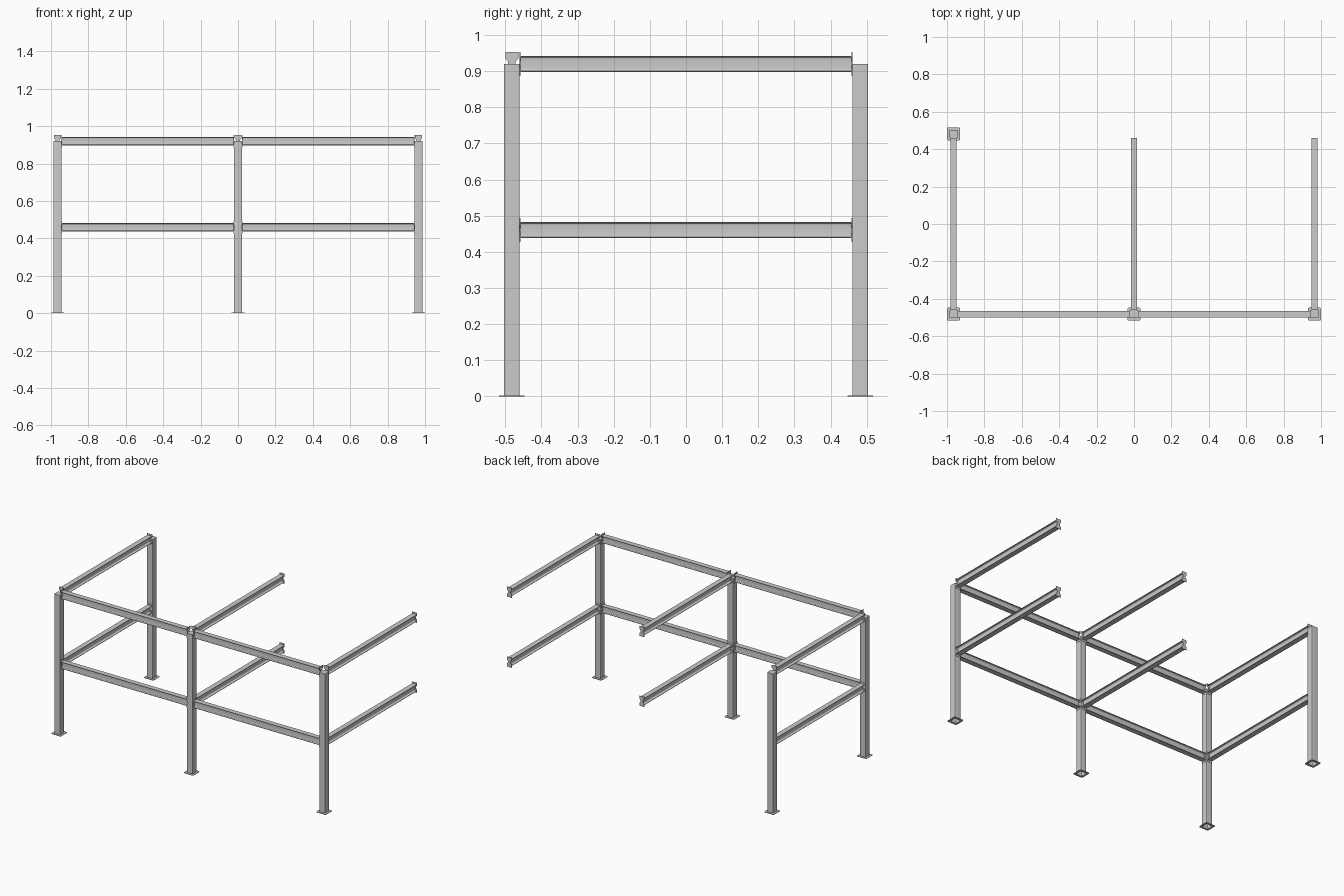
import bpy, bmesh
from math import pi, sin, cos
from mathutils import Matrix, Vector

if "Cube" in bpy.data.objects:
    bpy.data.objects.remove(bpy.data.objects["Cube"])

CX, CY = 0.965, 0.482      # column centre lines
HC = 0.0215                # column half width
TOP = 0.92                 # column height
LEVELS = (0.460, 0.920)    # beam centre heights


def finish(bm, name, matrix):
    bmesh.ops.recalc_face_normals(bm, faces=bm.faces)
    me = bpy.data.meshes.new(name)
    bm.to_mesh(me)
    bm.free()
    ob = bpy.data.objects.new(name, me)
    bpy.context.collection.objects.link(ob)
    ob.matrix_world = matrix
    bpy.context.view_layer.objects.active = ob
    ob.select_set(True)
    bpy.ops.object.shade_smooth_by_angle(angle=pi / 6)
    ob.select_set(False)
    return ob


def extrude(name, profile, length, matrix):
    """Extrude a closed 2D profile along local z."""
    bm = bmesh.new()
    face = bm.faces.new([bm.verts.new((x, y, 0)) for x, y in profile])
    res = bmesh.ops.extrude_face_region(bm, geom=[face], use_keep_orig=True)
    bmesh.ops.translate(bm, vec=(0, 0, length),
                        verts=[g for g in res['geom'] if isinstance(g, bmesh.types.BMVert)])
    return finish(bm, name, matrix)


def rounded_square(h, r, n=4):
    pts = []
    for q, (sx, sy) in enumerate(((1, 1), (-1, 1), (-1, -1), (1, -1))):
        for i in range(n + 1):
            a = (q + i / n) * pi / 2
            pts.append((sx * (h - r) + r * cos(a), sy * (h - r) + r * sin(a)))
    return pts


def four_way(quarter):
    """Mirror a quarter outline (top middle to right middle) into a closed loop."""
    right = quarter + [(x, -y) for x, y in reversed(quarter)]
    return right + [(-x, y) for x, y in reversed(right)]


# I-section with filleted web, and the waisted end plate
W, H, TF, TW, R = 0.017, 0.022, 0.0025, 0.0015, 0.005
fillet = [(TW + R - R * sin(i * pi / 8), H - TF - R + R * cos(i * pi / 8)) for i in range(5)]
i_section = four_way([(W, H), (W, H - TF)] + fillet)
bow_tie = four_way([(0.018, 0.033), (0.018, 0.015), (0.010, 0.006)])


def column(label, x, y):
    # hollow post, capped at the top and open below
    m = Matrix.Translation((x, y, 0))
    post = extrude(label + "_post", rounded_square(HC, 0.003), TOP, m)
    bm = bmesh.new()
    bm.from_mesh(post.data)
    bmesh.ops.delete(bm, geom=[f for f in bm.faces if f.calc_center_median().z < 0.001],
                     context='FACES_ONLY')
    bm.to_mesh(post.data)
    bm.free()
    # base flange ring around the post
    bm = bmesh.new()
    rings = []
    for h, r, z in ((HC, 0.003, 0), (0.035, 0.008, 0), (0.035, 0.008, 0.003), (HC, 0.003, 0.003)):
        rings.append([bm.verts.new((px, py, z)) for px, py in rounded_square(h, r)])
    n = len(rings[0])
    for a, b in zip(rings, rings[1:]):
        for i in range(n):
            bm.faces.new((a[i], a[(i + 1) % n], b[(i + 1) % n], b[i]))
    finish(bm, label + "_base_flange", m)


def beam(label, start, end):
    a, b = Vector(start), Vector(end)
    z = (b - a).normalized()
    y = Vector((0, 0, 1))
    x = y.cross(z)
    m = Matrix((x, y, z)).transposed().to_4x4()
    length, t = (b - a).length, 0.002
    extrude(label, i_section, length - 2 * t, Matrix.Translation(a + z * t) @ m)
    extrude(label + "_start_plate", bow_tie, t, Matrix.Translation(a) @ m)
    extrude(label + "_end_plate", bow_tie, t, Matrix.Translation(b - z * t) @ m)


# three front columns and one rear column
column("front_left", -CX, -CY)
column("front_middle", 0, -CY)
column("front_right", CX, -CY)
column("rear_left", -CX, CY)

# beams on both levels
for level, z in zip(("lower", "upper"), LEVELS):
    for side, x0, x1 in (("left", -CX, 0), ("right", 0, CX)):
        beam(f"{level}_front_{side}_beam", (x0 + HC, -CY, z), (x1 - HC, -CY, z))
    for side, x in (("left", -CX), ("middle", 0), ("right", CX)):
        beam(f"{level}_{side}_cross_beam", (x, -CY + HC, z), (x, CY - HC, z))
